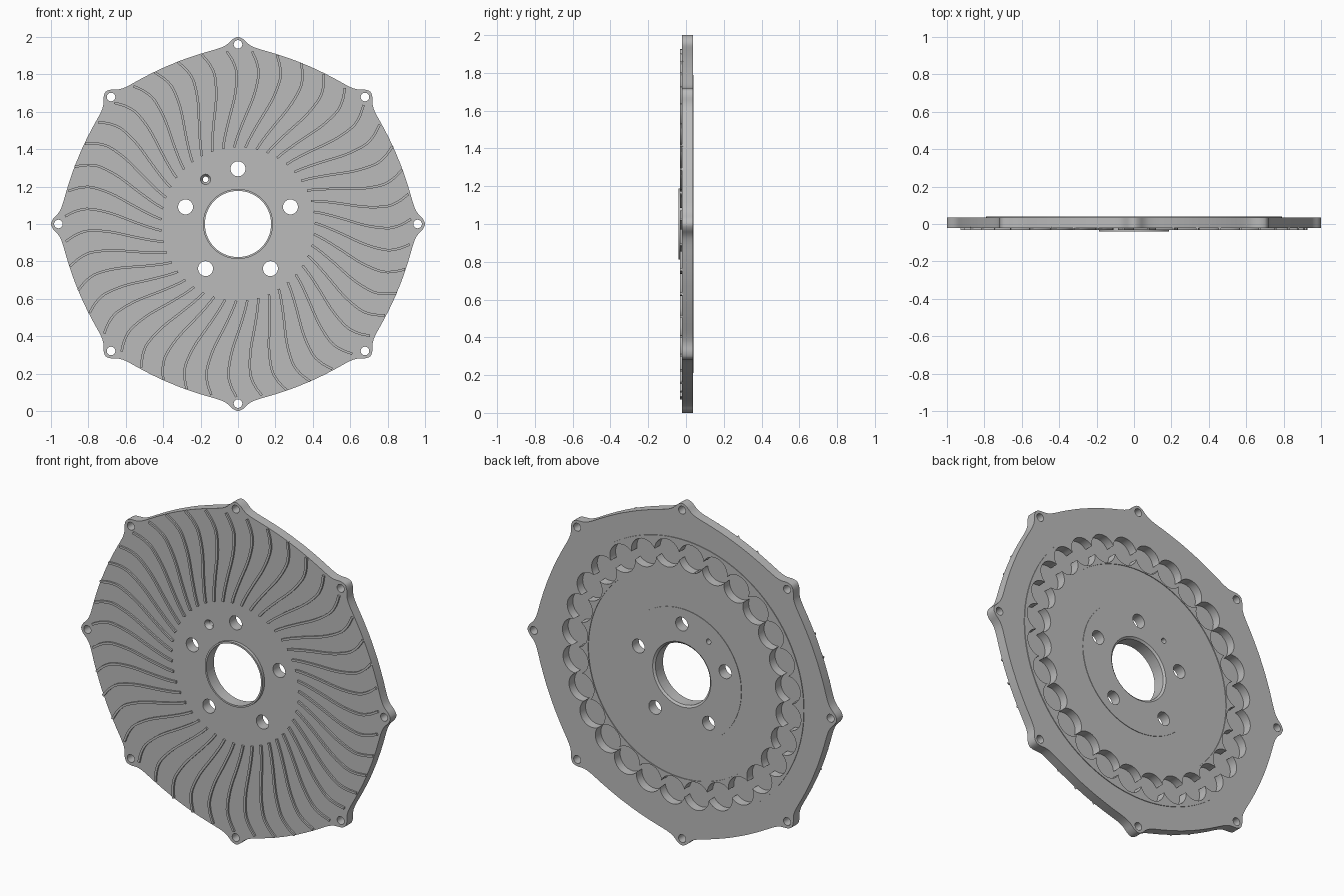
import bpy, bmesh
from math import radians, sin, cos, tau
from mathutils import Matrix, Vector

cube = bpy.data.objects.get("Cube")
if cube:
    bpy.data.objects.remove(cube, do_unlink=True)

steel = bpy.data.materials.new("grey_steel")
steel.use_nodes = True
GREY = (0.5, 0.5, 0.5, 1)
steel.diffuse_color = GREY
steel.node_tree.nodes["Principled BSDF"].inputs["Base Color"].default_value = GREY

FRONT, BACK = -0.021, 0.036


def polar(r, deg, y=0):
    """Point on the disc plane, angle measured from +x towards +z."""
    a = radians(deg)
    return Vector((r * cos(a), y, 1 + r * sin(a)))


def smooth_path(pts, steps):
    """Catmull-Rom through (angle, radius) pairs."""
    pts = [Vector(p) for p in pts]
    ext = [pts[0] * 2 - pts[1]] + pts + [pts[-1] * 2 - pts[-2]]
    out = []
    for a, b, c, d in zip(ext, ext[1:], ext[2:], ext[3:]):
        for i in range(steps):
            t = i / steps
            out.append((b * 2 + (c - a) * t + (a * 2 - b * 5 + c * 4 - d) * t * t
                        + (b * 3 - a - c * 3 + d) * t ** 3) / 2)
    return out + [pts[-1]]


def prism(bm, points, y0, y1):
    """Extrude an outline of disc-plane points from y0 to y1."""
    face = bm.faces.new([bm.verts.new((p.x, y0, p.z)) for p in points])
    ext = bmesh.ops.extrude_face_region(bm, geom=[face])["geom"]
    for v in ext:
        if isinstance(v, bmesh.types.BMVert):
            v.co.y = y1


def drum(bm, centre, y0, y1, r_front, r_back=None, sides=32):
    """Cylinder or cone along y."""
    place = Matrix.Translation((centre.x, (y0 + y1) / 2, centre.z))
    bmesh.ops.create_cone(bm, cap_ends=True, segments=sides, depth=y1 - y0,
                          radius1=r_back or r_front, radius2=r_front,
                          matrix=place @ Matrix.Rotation(tau / 4, 4, "X"))


def finish(bm, name):
    bmesh.ops.recalc_face_normals(bm, faces=bm.faces)
    mesh = bpy.data.meshes.new(name)
    bm.to_mesh(mesh)
    bm.free()
    mesh.materials.append(steel)
    obj = bpy.data.objects.new(name, mesh)
    bpy.context.collection.objects.link(obj)
    return obj


def shade(obj):
    bpy.ops.object.select_all(action="DESELECT")
    obj.select_set(True)
    bpy.context.view_layer.objects.active = obj
    bpy.ops.object.shade_smooth_by_angle(angle=radians(30))


centre = polar(0, 0)

# Disc with eight pointed lugs around the rim
half_lug = [(0, 1), (1.65, .988), (3, .968), (4.5, .953), (7, .942),
            (11, .934), (16, .928), (22.5, .925)]
lug = [(-a, r) for a, r in half_lug[:0:-1]] + half_lug
outline = [polar(r, a + 45 * k) for k in range(8) for a, r in smooth_path(lug, 3)[:-1]]
bm = bmesh.new()
prism(bm, outline, FRONT, BACK)
disc = finish(bm, "disc_body")

# Raised back ring, raised back centre and front hub collar
bm = bmesh.new()
section = [bm.verts.new((r, y, 1)) for r, y in
           [(.605, .02), (.79, .02), (.79, .04), (.605, .04)]]
edges = [bm.edges.new((section[i - 1], section[i])) for i in range(4)]
bmesh.ops.spin(bm, geom=section + edges, cent=centre, axis=(0, 1, 0),
               angle=tau, steps=128, use_merge=True)
bmesh.ops.remove_doubles(bm, verts=bm.verts, dist=0.0001)
drum(bm, centre, .02, .039, .385, sides=96)
drum(bm, centre, -.04, 0, .187, sides=64)
raised = finish(bm, "raised_parts")

# Scalloped ring of overlapping round pockets, in two alternating sets
pockets = []
POCKETS = 28
for start in (0, 1):
    bm = bmesh.new()
    for k in range(start, POCKETS, 2):
        drum(bm, polar(.693, 5 + k * 360 / POCKETS), -.012, .06, .081)
    pockets.append(finish(bm, "pocket_cutter"))

# Through holes: centre bore, five bolt holes, eight lug holes, pin hole
bm = bmesh.new()
drum(bm, centre, -.1, .1, .177, sides=64)
for k in range(5):
    drum(bm, polar(.295, 90 + 72 * k), -.1, .1, .04)
for k in range(8):
    drum(bm, polar(.96, 45 * k), -.1, .1, .023, sides=24)
drum(bm, polar(.295, 126), -.1, .1, .015, sides=24)
holes = finish(bm, "hole_cutter")

# Countersunk pin hole at the front, chamfered bore at the back
bm = bmesh.new()
drum(bm, polar(.295, 126), -.03, .005, .033, .012, sides=24)
drum(bm, centre, .024, .05, .17, .202, sides=64)
sinks = finish(bm, "countersink_cutter")

tools = [(raised, "UNION")] + [(c, "DIFFERENCE") for c in pockets + [holes, sinks]]
bpy.context.view_layer.objects.active = disc
for tool, operation in tools:
    mod = disc.modifiers.new(operation, "BOOLEAN")
    mod.object, mod.operation, mod.solver = tool, operation, "EXACT"
    bpy.ops.object.modifier_apply(modifier=mod.name)
    bpy.data.objects.remove(tool, do_unlink=True)
shade(disc)

# Thin S-shaped ribs swirling over the front
RIBS = 43
curve = smooth_path([(7.5, .41), (2, .54), (-2, .67), (-3.2, .79), (-2.2, .86), (0, .925)], 4)
bm = bmesh.new()
for k in range(RIBS):
    line = [polar(r, a + 93.7 + k * 360 / RIBS) for a, r in curve]
    left, right = [], []
    for i, p in enumerate(line):
        along = (line[min(i + 1, len(line) - 1)] - line[max(i - 1, 0)]).normalized()
        side = Vector((-along.z, 0, along.x)) * .0065
        left.append(p + side)
        right.append(p - side)
    prism(bm, left + right[::-1], -.031, FRONT + .004)
shade(finish(bm, "front_ribs"))
